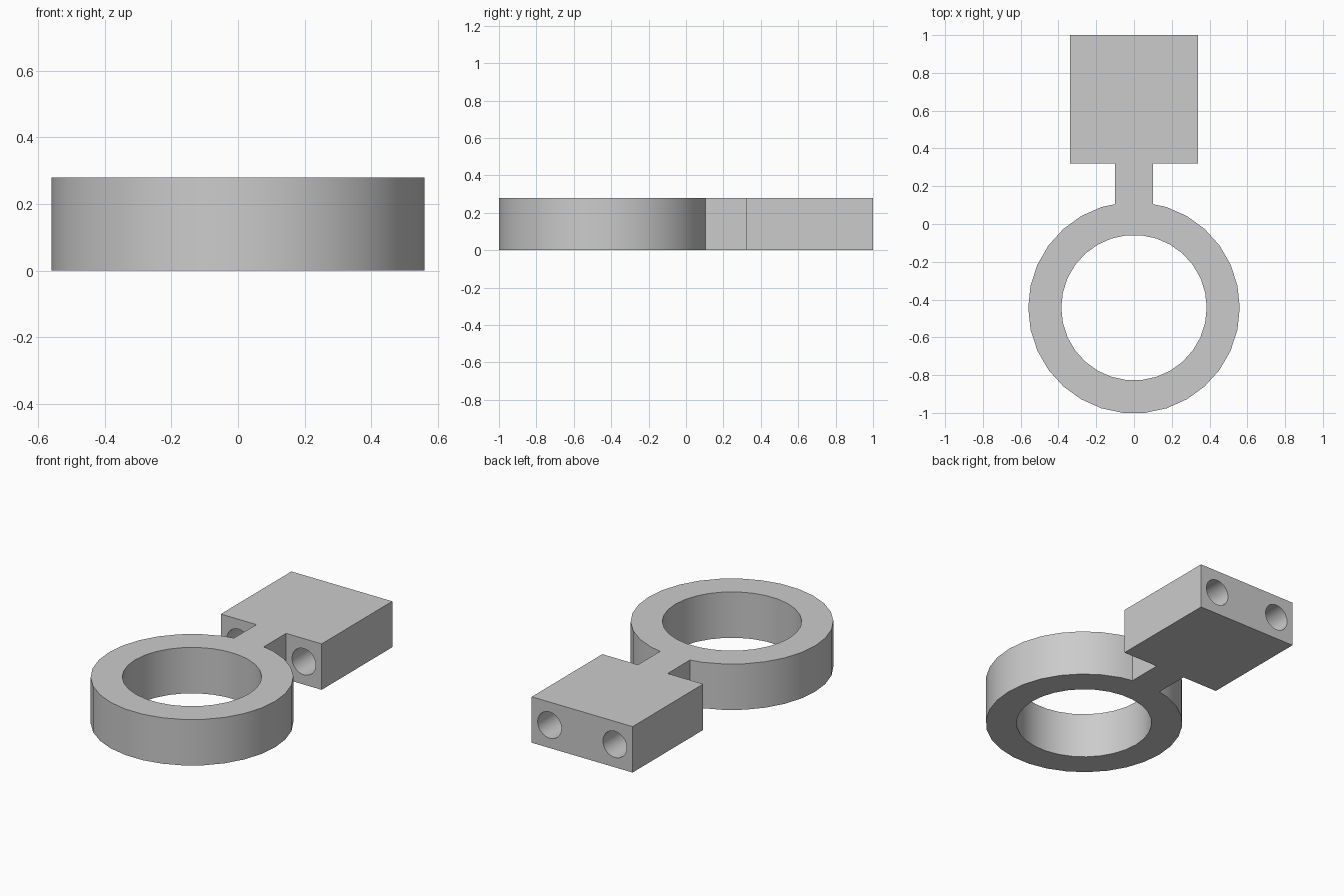
import bpy
import math

SIDES = 30
HEIGHT = 0.28
RING_Y = -0.443

if "Cube" in bpy.data.objects:
    bpy.data.objects.remove(bpy.data.objects["Cube"], do_unlink=True)

grey = bpy.data.materials.new("plain_grey")
grey.use_nodes = True
colour = (0.6, 0.6, 0.6, 1)
grey.diffuse_color = colour
grey.node_tree.nodes["Principled BSDF"].inputs["Base Color"].default_value = colour


def finish(name):
    ob = bpy.context.object
    ob.name = name
    bpy.ops.object.transform_apply(location=True, rotation=True, scale=True)
    ob.data.materials.append(grey)
    return ob


def box(name, width, y0, y1):
    """Full-height box centred on x."""
    bpy.ops.mesh.primitive_cube_add(size=1, location=(0, (y0 + y1) / 2, HEIGHT / 2))
    bpy.context.object.scale = (width, y1 - y0, HEIGHT)
    return finish(name)


def cylinder(name, radius, depth, location, rotation):
    bpy.ops.mesh.primitive_cylinder_add(vertices=SIDES, radius=radius, depth=depth,
                                        location=location, rotation=rotation)
    return finish(name)


def combine(target, tool, operation):
    """Apply a boolean and discard the tool."""
    tool.hide_render = True
    mod = target.modifiers.new(operation.title(), "BOOLEAN")
    mod.operation = operation
    mod.solver = "EXACT"
    mod.object = tool
    bpy.context.view_layer.objects.active = target
    bpy.ops.object.modifier_apply(modifier=mod.name)
    bpy.data.objects.remove(tool, do_unlink=True)


# Ring, with corners on the x axis
upright = (0, 0, math.pi / 2)
centre = (0, RING_Y, HEIGHT / 2)
body = cylinder("ring_with_mounting_block", 0.56, HEIGHT, centre, upright)
combine(body, cylinder("ring_bore", 0.385, HEIGHT * 2, centre, upright), "DIFFERENCE")

# Neck joined to the mounting block
combine(body, box("neck", 0.2, 0.0, 0.4), "UNION")
combine(body, box("mounting_block", 0.68, 0.32, 1.0), "UNION")

# Pair of bolt holes running front to back through the block
for side in (-1, 1):
    hole = cylinder("bolt_hole", 0.08, 0.8, (side * 0.22, 0.66, HEIGHT / 2),
                    (math.pi / 2, 0, 0))
    combine(body, hole, "DIFFERENCE")

# Smooth curved walls, sharp edges
bpy.ops.object.select_all(action="DESELECT")
body.select_set(True)
bpy.context.view_layer.objects.active = body
bpy.ops.object.shade_smooth_by_angle(angle=math.radians(30))
